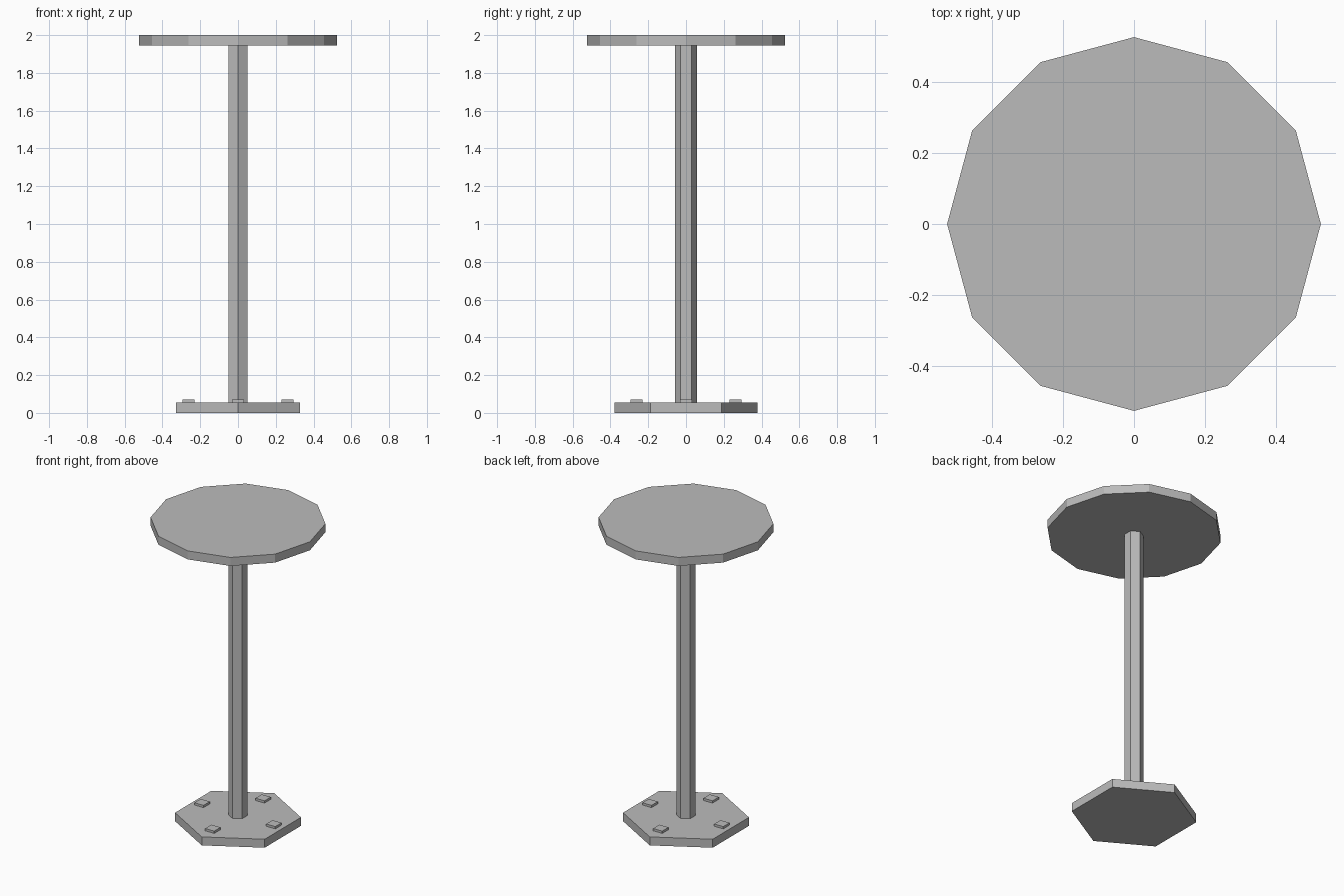
import bpy
import math

cube = bpy.data.objects.get("Cube")
if cube:
    bpy.data.objects.remove(cube, do_unlink=True)

grey = bpy.data.materials.new("plain_grey")
grey.use_nodes = True
colour = (0.5, 0.5, 0.5, 1)
grey.diffuse_color = colour
grey.node_tree.nodes["Principled BSDF"].inputs["Base Color"].default_value = colour


def prism(name, sides, radius, bottom, top, x=0, y=0, turn=0):
    """Flat-sided upright prism with its first corner turned from +y."""
    bpy.ops.mesh.primitive_cylinder_add(
        vertices=sides, radius=radius, depth=top - bottom,
        location=(x, y, (bottom + top) / 2))
    obj = bpy.context.object
    obj.name = name
    # Bake the turn into the mesh
    obj.rotation_euler.z = turn
    bpy.ops.object.transform_apply(location=False, rotation=True, scale=False)
    obj.data.materials.append(grey)
    return obj


BASE_TOP = 0.056
TABLE_BOTTOM = 1.944

# Hexagonal foot and post, twelve-sided table top
prism("base_plate", 6, 0.378, 0, BASE_TOP)
prism("post", 6, 0.058, BASE_TOP, TABLE_BOTTOM)
prism("table_top", 12, 0.525, TABLE_BOTTOM, 2)

# Four square bolt heads around the post
for i, side in enumerate(("left", "back", "right", "front")):
    angle = i * math.pi / 2
    prism(f"bolt_{side}", 4, 0.066 / math.sqrt(2), BASE_TOP, 0.071,
          0.262 * math.cos(angle), 0.262 * math.sin(angle), math.pi / 4)
